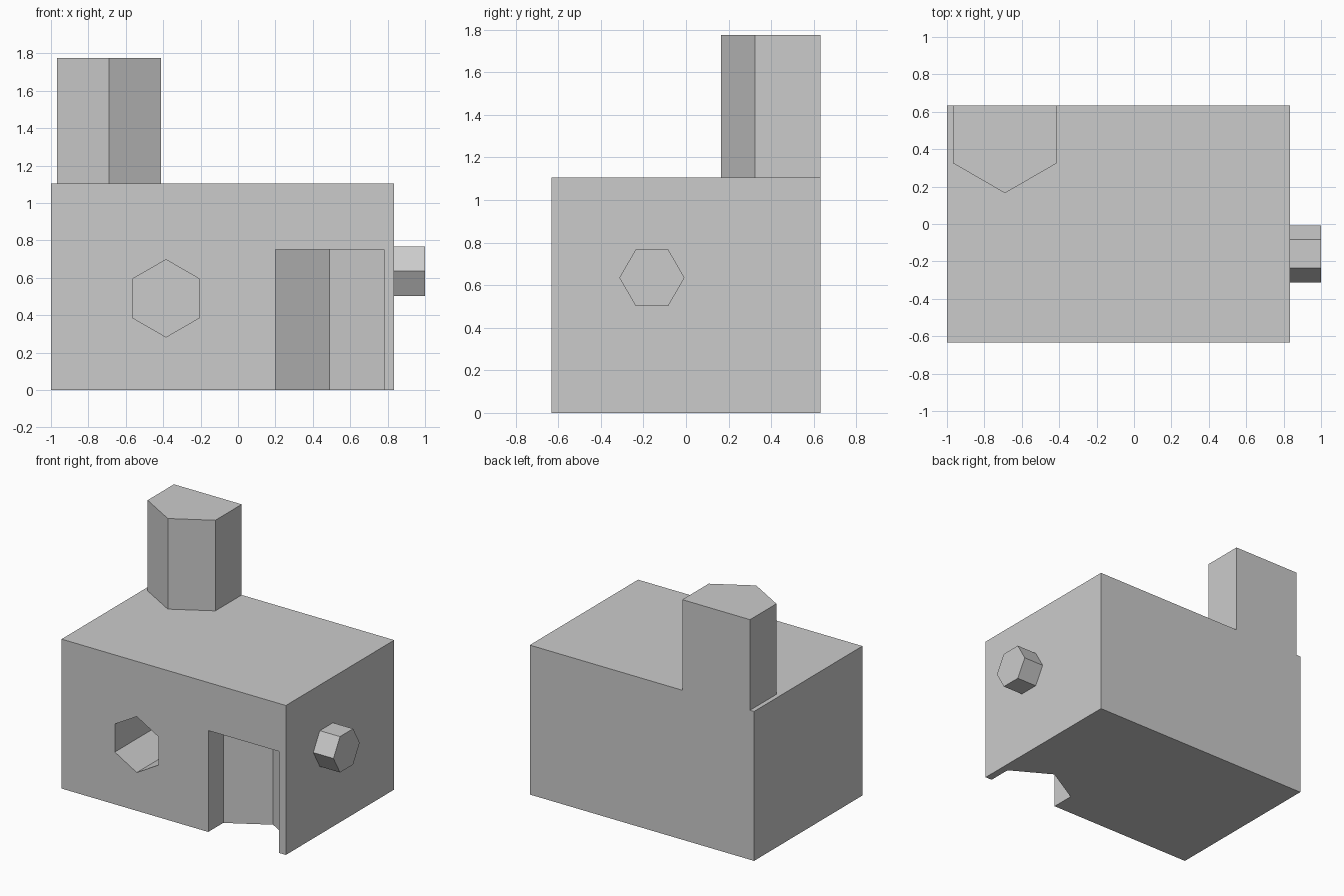
import bpy, bmesh, math
from mathutils import Vector

cube = bpy.data.objects.get("Cube")
if cube:
    bpy.data.objects.remove(cube, do_unlink=True)

grey = bpy.data.materials.new("plain_grey")
grey.use_nodes = True
GREY = (0.6, 0.6, 0.6, 1)
grey.diffuse_color = GREY
grey.node_tree.nodes["Principled BSDF"].inputs["Base Color"].default_value = GREY

WIDTH_MIN, WIDTH_MAX = -1.0, 0.835
HALF_DEPTH = 0.633
WALL_TOP = 1.105


def finish(name, bm):
    bmesh.ops.recalc_face_normals(bm, faces=bm.faces[:])
    mesh = bpy.data.meshes.new(name)
    bm.to_mesh(mesh)
    bm.free()
    mesh.materials.append(grey)
    obj = bpy.data.objects.new(name, mesh)
    bpy.context.collection.objects.link(obj)
    return obj


def hex_prism(start, u, v, radius, sweep):
    """Hexagon with a corner along u, lying in the u-v plane, swept along a vector."""
    bm = bmesh.new()
    ring = []
    for i in range(6):
        a = math.radians(60 * i)
        offset = Vector(u) * math.cos(a) + Vector(v) * math.sin(a)
        ring.append(bm.verts.new(Vector(start) + offset * radius))
    face = bm.faces.new(ring)
    result = bmesh.ops.extrude_face_region(bm, geom=[face], use_keep_orig=True)
    moved = [g for g in result["geom"] if isinstance(g, bmesh.types.BMVert)]
    bmesh.ops.translate(bm, verts=moved, vec=Vector(sweep))
    return bm


X, Y, Z = (1, 0, 0), (0, 1, 0), (0, 0, 1)

# House body
bm = bmesh.new()
bmesh.ops.create_cube(bm, size=1)
for vert in bm.verts:
    vert.co.x = WIDTH_MIN if vert.co.x < 0 else WIDTH_MAX
    vert.co.y *= 2 * HALF_DEPTH
    vert.co.z = 0 if vert.co.z < 0 else WALL_TOP
body = finish("house_body", bm)

# Doorway recess and round window recess
cutters = [
    finish("doorway_cutter", hex_prism((0.49, -0.625, -0.2), Y, X, 0.335, (0, 0, 0.95))),
    finish("window_cutter", hex_prism((-0.385, -0.8, 0.49), Z, X, 0.207, (0, 0.72, 0))),
]
for cutter in cutters:
    cutter.hide_render = True
    mod = body.modifiers.new(cutter.name, 'BOOLEAN')
    mod.operation = 'DIFFERENCE'
    mod.solver = 'EXACT'
    mod.object = cutter

# Bake the recesses into the body
depsgraph = bpy.context.evaluated_depsgraph_get()
baked = bpy.data.meshes.new_from_object(body.evaluated_get(depsgraph))
body.modifiers.clear()
body.data = baked
for cutter in cutters:
    bpy.data.objects.remove(cutter, do_unlink=True)

# Chimney, trimmed flush with the back wall
bm = hex_prism((-0.69, 0.485, WALL_TOP), Y, X, 0.32, (0, 0, 0.67))
cut = bmesh.ops.bisect_plane(bm, geom=bm.verts[:] + bm.edges[:] + bm.faces[:],
                             plane_co=(0, HALF_DEPTH, 0), plane_no=Y, clear_outer=True)
bmesh.ops.holes_fill(bm, edges=[e for e in bm.edges if e.is_boundary])
finish("chimney", bm)

# Six-sided stub on the side wall
finish("side_stub", hex_prism((WIDTH_MAX - 0.03, -0.16, 0.635), Y, Z, 0.153, (0.195, 0, 0)))
